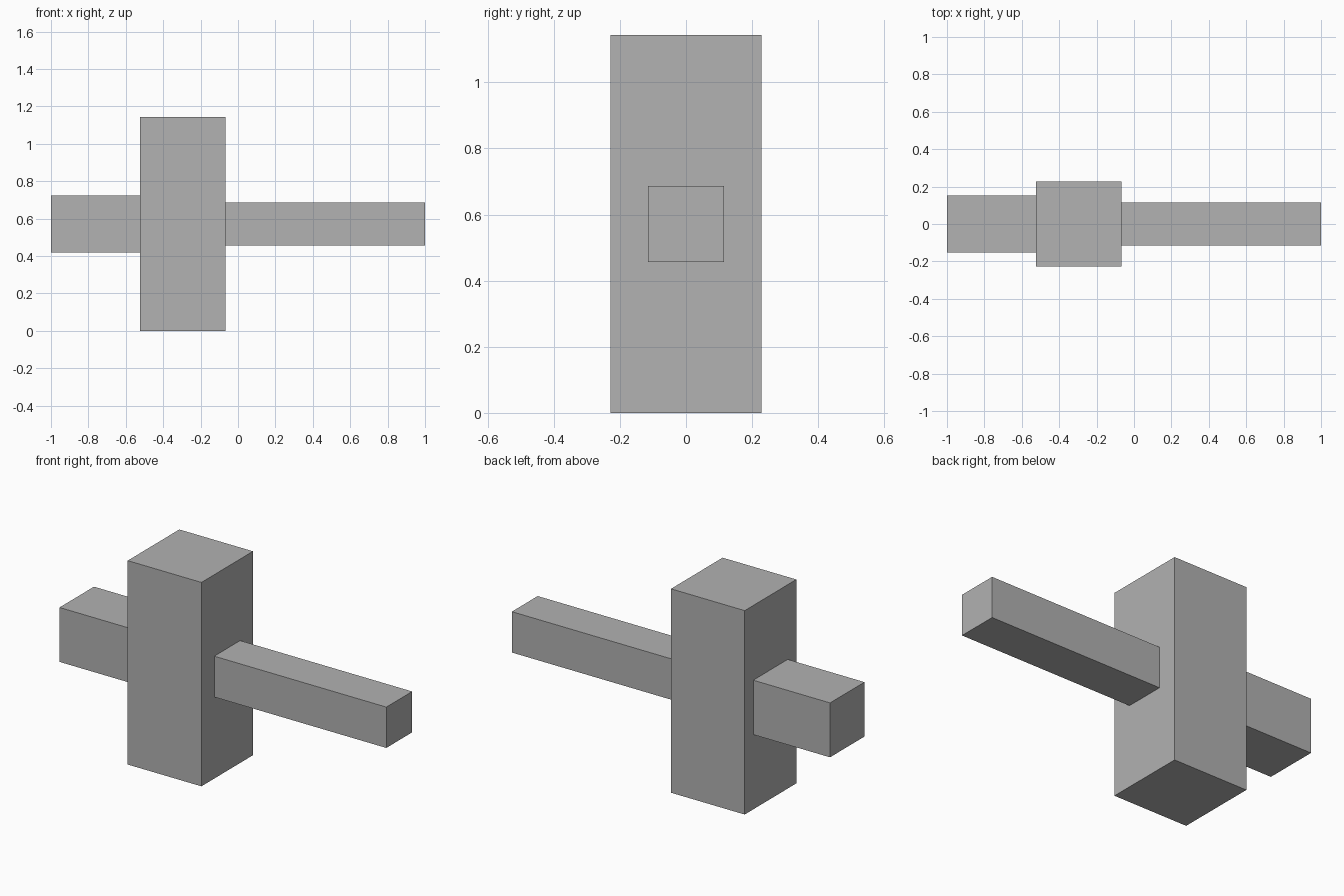
import bpy

cube = bpy.data.objects.get("Cube")
if cube:
    bpy.data.objects.remove(cube, do_unlink=True)

# Single plain grey
grey = bpy.data.materials.new("plain_grey")
grey.use_nodes = True
colour = (0.445, 0.445, 0.445, 1)
grey.diffuse_color = colour
grey.node_tree.nodes["Principled BSDF"].inputs["Base Color"].default_value = colour


def bar(name, x_start, x_end, width, height, z_centre):
    """Box spanning x_start to x_end, centred on y = 0."""
    bpy.ops.mesh.primitive_cube_add(size=1, location=((x_start + x_end) / 2, 0, z_centre))
    obj = bpy.context.object
    obj.name = name
    obj.scale = (x_end - x_start, width, height)
    bpy.ops.object.transform_apply(location=False, rotation=False, scale=True)
    obj.data.materials.append(grey)
    return obj


block_left, block_right = -0.524, -0.067
block_width, block_height = 0.457, 1.143
middle = block_height / 2

# Upright block with a thick stub on one side and a long slim arm on the other
bar("upright_block", block_left, block_right, block_width, block_height, middle)
bar("thick_stub", -1, block_left, 0.305, 0.305, middle)
bar("long_arm", block_right, 1, 0.229, 0.229, middle)
